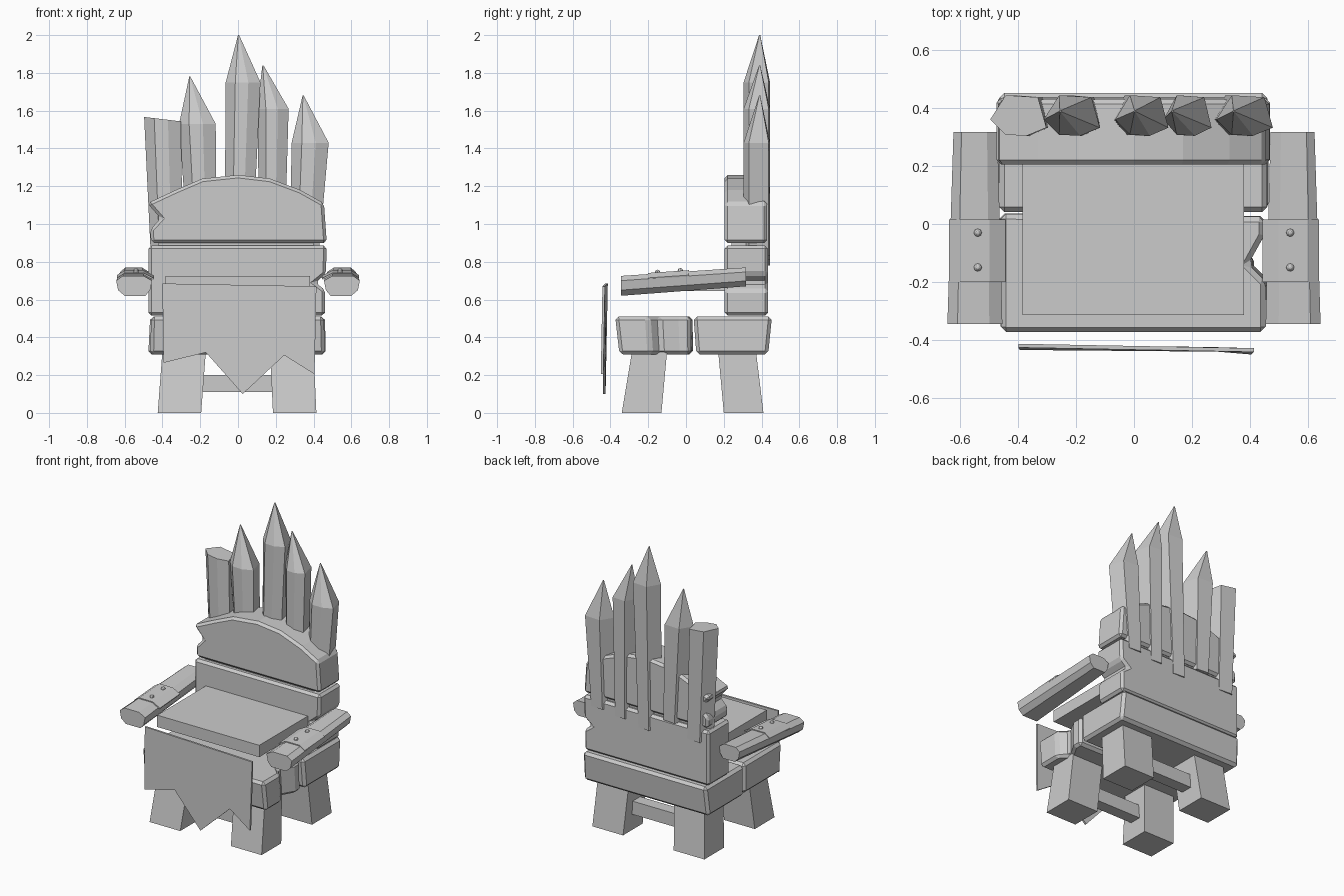
import bpy, bmesh, math

if "Cube" in bpy.data.objects:
    bpy.data.objects.remove(bpy.data.objects["Cube"])

mat = bpy.data.materials.new("plain grey")
mat.diffuse_color = (0.6, 0.6, 0.6, 1)
mat.use_nodes = True
mat.node_tree.nodes["Principled BSDF"].inputs["Base Color"].default_value = mat.diffuse_color


def loft(name, rings, bevel=0):
    """Skin a list of equal-length point rings, with end caps."""
    bm = bmesh.new()
    vs = [[bm.verts.new(p) for p in r] for r in rings]
    n = len(vs[0])
    for a, b in zip(vs, vs[1:]):
        for i in range(n):
            j = (i + 1) % n
            bm.faces.new((a[i], a[j], b[j], b[i]))
    bm.faces.new(vs[0])
    bm.faces.new(vs[-1])
    bmesh.ops.recalc_face_normals(bm, faces=bm.faces)
    me = bpy.data.meshes.new(name)
    bm.to_mesh(me)
    bm.free()
    ob = bpy.data.objects.new(name, me)
    bpy.context.collection.objects.link(ob)
    me.materials.append(mat)
    if bevel:
        m = ob.modifiers.new("chamfer", 'BEVEL')
        m.width, m.segments, m.limit_method = bevel, 1, 'ANGLE'
    return ob


def rect(x0, x1, y0, y1, z):
    return [(x0, y0, z), (x1, y0, z), (x1, y1, z), (x0, y1, z)]


def box(name, x0, x1, y0, y1, z0, z1, bevel=0):
    return loft(name, [rect(x0, x1, y0, y1, z0), rect(x0, x1, y0, y1, z1)], bevel)


def upright(name, prof, y0, y1, bevel=0):
    return loft(name, [[(x, y, z) for x, z in prof] for y in (y0, y1)], bevel)


# Legs, splayed to the left and backward/forward as hewn blocks
for side, x0, x1, t0, t1 in (("left", -.425, -.195, -.40, -.17),
                             ("right", .185, .415, .17, .40)):
    loft("front_leg_" + side, [rect(x0, x1, -.34, -.13, 0), rect(t0, t1, -.285, -.10, .33)])
    loft("back_leg_" + side, [rect(x0, x1, .20, .41, 0), rect(t0, t1, .17, .37, .33)])

# Stretchers between the legs
box("front_stretcher", -.22, .22, -.25, -.17, .11, .20)
box("back_stretcher", -.22, .22, .24, .32, .11, .20)

# Two seat planks, the front one chipped on its right edge
front = [(-.46, -.375), (.455, -.375), (.455, -.20), (.395, -.14), (.45, -.04),
         (.45, .025), (-.46, .035)]
loft("front_seat_plank", [[(x * 1.01, y * .95 + .004, .31) for x, y in front],
                          [(x, y, .51) for x, y in front]], .018)
loft("back_seat_plank", [rect(-.475, .465, .055, .435, .31),
                         rect(-.465, .46, .04, .455, .51)], .018)

# Backrest planks with a chip in one edge each
upright("lower_back_plank",
        [(-.475, .515), (.46, .515), (.462, .65), (.41, .69), (.465, .735),
         (.47, .885), (-.475, .885)], .205, .435, .016)
upright("arched_back_plank",
        [(-.46, .90), (.47, .90), (.455, 1.11), (.33, 1.18), (.17, 1.24), (0, 1.26),
         (-.19, 1.24), (-.33, 1.18), (-.48, 1.11), (-.41, 1.03), (-.465, .97)],
        .205, .43, .016)
box("back_core", -.42, .40, .24, .41, .87, .92)

# Sharpened stakes: centre x low, centre x high, half width, bottom, shoulder, tip x, tip z
SECTION = [(-1, -.2), (-.45, 1), (.7, .9), (1, -.6), (.3, -1), (-.45, -.95)]


def ring(cx, w, z, d=.07, cy=.375):
    return [(cx + w * a, cy + d * b, z) for a, b in SECTION]


for i, (c0, c1, w, z0, zs, tx, tz) in enumerate((
        (-.19, -.215, .097, .88, 1.53, -.255, 1.78),
        (.0, .027, .092, .78, 1.75, .003, 2.0),
        (.18, .185, .083, .81, 1.61, .132, 1.84),
        (.35, .382, .098, .83, 1.43, .345, 1.68))):
    loft(f"stake_{i + 1}", [ring(c0, w * .78, z0), ring(c1, w, zs),
                            ring(tx, .003, tz, .003, .39)])

# Broken stump of a stake with a slanted top
loft("broken_stake", [ring(-.375, .085, .80),
                      [(x, y, 1.555 - .12 * (x + .4)) for x, y, z in ring(-.40, .097, 0)]])

# Floating cushion slab
box("cushion", -.385, .38, -.315, .21, .645, .725)

# Ragged cloth hanging in front, its lower edge swinging forward
cloth = [(-.40, .685), (.415, .67), (.405, .205), (.245, .305), (.025, .10),
         (-.17, .32), (-.395, .265)]
loft("front_cloth", [[(x, -.414 - d - .02 * (.685 - z) - max(x - .2, 0) * .07, z)
                      for x, z in cloth] for d in (0, .013)])

# Armrests with a thin riveted plate, made for both sides
ARM = [(.455, .70), (.465, .65), (.49, .62), (.60, .62), (.635, .65), (.645, .70),
       (.61, .725), (.50, .725)]
for side, s in (("left", -1), ("right", 1)):
    loft("armrest_" + side, [
        [(s * x, -.345, z) for x, z in ARM],
        [(s * (.548 + (x - .55) * .8), .318, .72 + (z - .6725) * .95) for x, z in ARM]])

    def top(y):
        return .725 + .045 * (y + .345) / .663

    loft("arm_plate_" + side, [
        [(s * x, y, top(y) + dz) for x, dz in
         ((.445, -.022), (.50, .006), (.60, .006), (.64, -.02),
          (.637, -.028), (.60, -.004), (.50, -.004), (.448, -.03))]
        for y in (-.20, .015)])
    for k, y in enumerate((-.15, -.03)):
        bpy.ops.mesh.primitive_uv_sphere_add(segments=8, ring_count=6, radius=.014,
                                             location=(s * .54, y, top(y) + .006))
        bpy.context.object.name = f"rivet_{side}_{k + 1}"
        bpy.context.object.data.materials.append(mat)
